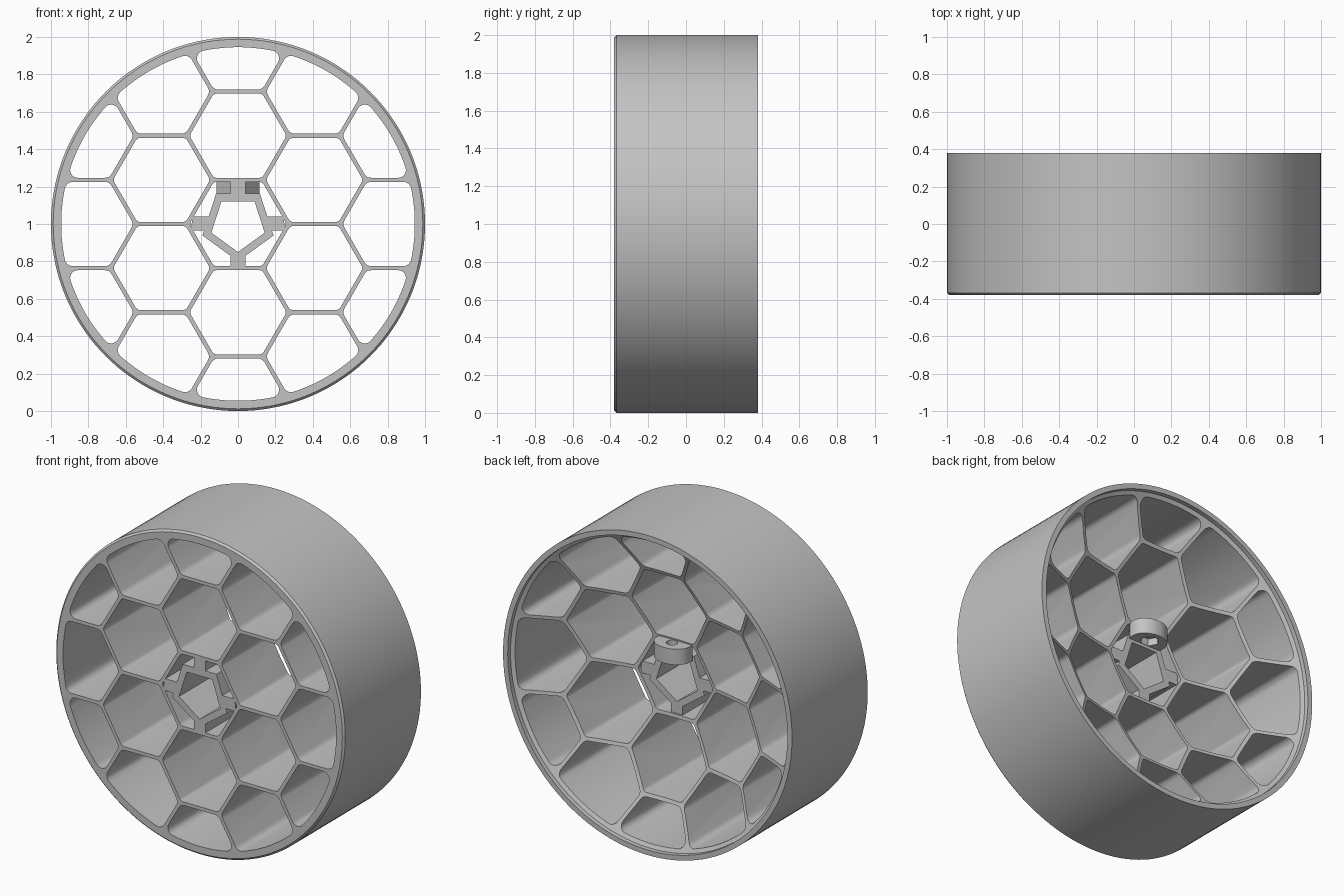
import bpy, bmesh
from math import sin, cos, pi, radians, sqrt, hypot

if "Cube" in bpy.data.objects:
    bpy.data.objects.remove(bpy.data.objects["Cube"])

HALF = 0.38        # half the wheel width
PITCH = 0.472      # honeycomb spacing
WALL = 0.011       # half wall thickness
RIM = 0.945        # inner rim radius

grey = bpy.data.materials.new("light_grey")
grey.use_nodes = True
grey.diffuse_color = (0.55, 0.55, 0.55, 1)
grey.node_tree.nodes["Principled BSDF"].inputs["Base Color"].default_value = grey.diffuse_color


def add_object(name, mesh):
    ob = bpy.data.objects.new(name, mesh)
    bpy.context.scene.collection.objects.link(ob)
    mesh.materials.clear()
    mesh.materials.append(grey)
    return ob


def baked_mesh(ob):
    deps = bpy.context.evaluated_depsgraph_get()
    deps.update()
    return bpy.data.meshes.new_from_object(ob.evaluated_get(deps))


def smooth(ob):
    bpy.ops.object.select_all(action="DESELECT")
    ob.select_set(True)
    bpy.context.view_layer.objects.active = ob
    bpy.ops.object.shade_smooth_by_angle(angle=radians(30))


def plate(name, loops, low, high, upright=False):
    """Extrude a flat outline with holes along z, or along y when upright."""
    curve = bpy.data.curves.new(name + "_outline", "CURVE")
    curve.dimensions, curve.fill_mode = "2D", "BOTH"
    curve.extrude = (high - low) / 2
    for loop in loops:
        spline = curve.splines.new("POLY")
        spline.points.add(len(loop) - 1)
        for point, (u, v) in zip(spline.points, loop):
            point.co = (u, v, 0, 1)
        spline.use_cyclic_u = True
    source = add_object(name + "_outline", curve)
    mesh = baked_mesh(source)
    bpy.data.objects.remove(source)
    bm = bmesh.new()
    bm.from_mesh(mesh)
    bmesh.ops.remove_doubles(bm, verts=bm.verts, dist=1e-5)
    mid = (low + high) / 2
    for v in bm.verts:
        x, y, z = v.co
        v.co = (x, mid - z, y) if upright else (x, y, z + mid)
    bmesh.ops.recalc_face_normals(bm, faces=bm.faces)
    bm.to_mesh(mesh)
    bm.free()
    ob = add_object(name, mesh)
    smooth(ob)
    return ob


def ngon(n, r, cx, cy, start=0.0):
    return [(cx + r * cos(start + 2 * pi * i / n), cy + r * sin(start + 2 * pi * i / n))
            for i in range(n)]


def mirrored(half):
    return half + [(-x, y) for x, y in reversed(half)]


# Honeycomb cell outlines
def clip(poly, a, dist):
    """Keep the part of a convex polygon inside one half plane."""
    out = []
    side = [x * cos(a) + y * sin(a) - dist for x, y in poly]
    for i, (p, d) in enumerate(zip(poly, side)):
        q, e = poly[(i + 1) % len(poly)], side[(i + 1) % len(poly)]
        if d <= 0:
            out.append(p)
        if d * e < 0:
            t = d / (d - e)
            out.append((p[0] + t * (q[0] - p[0]), p[1] + t * (q[1] - p[1])))
    return out


def hull(points):
    points = sorted(set((round(x, 5), round(y, 5)) for x, y in points))

    def chain(seq):
        line = []
        for p in seq:
            while len(line) > 1 and ((line[-1][0] - line[-2][0]) * (p[1] - line[-2][1])
                    - (line[-1][1] - line[-2][1]) * (p[0] - line[-2][0])) <= 1e-7:
                line.pop()
            line.append(p)
        return line[:-1]
    return chain(points) + chain(points[::-1])


def cell(cx, cz, radius):
    apothem = PITCH / 2 - WALL - radius
    poly = ngon(6, apothem * 2 / sqrt(3), cx, cz)
    for i in range(120):
        poly = clip(poly, 2 * pi * i / 120, RIM - radius)
    return hull([p for x, z in poly for p in ngon(24, radius, x, z)])


# Wheel body: revolved rim with a dished back
def dish(r):
    return 0.087 + 0.283 * r * r


profile = [(0.988, -HALF), (1, -HALF + 0.012), (1, HALF), (0.968, HALF)]
profile += [(0.968 * (1 - i / 12), dish(0.968 * (1 - i / 12))) for i in range(12)]
SEG = 144
bm = bmesh.new()
rings = [[bm.verts.new((x, y, z + 1)) for x, z in ngon(SEG, r, 0, 0)] for r, y in profile]
for a, b in zip(rings, rings[1:]):
    for i in range(SEG):
        j = (i + 1) % SEG
        bm.faces.new((a[i], a[j], b[j], b[i]))
bm.faces.new(rings[0])
bm.faces.new(rings[-1])
bmesh.ops.recalc_face_normals(bm, faces=bm.faces)
mesh = bpy.data.meshes.new("wheel_solid")
bm.to_mesh(mesh)
bm.free()
wheel = add_object("wheel_body", mesh)

# Cell cutters for the whole honeycomb
bm = bmesh.new()
for col in range(-2, 3):
    for row in range(-3, 4):
        cx = col * PITCH * sqrt(3) / 2
        cz = (row + (col % 2) / 2) * PITCH
        dist = hypot(cx, cz)
        if dist > PITCH * 2.1:
            continue
        outline = cell(cx, cz, 0.03 if dist < PITCH * 1.1 else 0.042)
        front = [bm.verts.new((x, -0.6, z + 1)) for x, z in outline]
        back = [bm.verts.new((x, 0.6, z + 1)) for x, z in outline]
        bm.faces.new(front)
        bm.faces.new(back[::-1])
        for i in range(len(outline)):
            j = (i + 1) % len(outline)
            bm.faces.new((front[j], front[i], back[i], back[j]))
bmesh.ops.recalc_face_normals(bm, faces=bm.faces)
mesh = bpy.data.meshes.new("cell_cutters")
bm.to_mesh(mesh)
bm.free()
cutter = add_object("cell_cutters", mesh)
cutter.hide_render = True
cut = wheel.modifiers.new("cells", "BOOLEAN")
cut.operation, cut.object, cut.solver = "DIFFERENCE", cutter, "EXACT"
result = baked_mesh(wheel)
wheel.modifiers.clear()
wheel.data = result
bpy.data.objects.remove(cutter)
smooth(wheel)

# Hub: pentagonal axle socket with four arms
hub_half = [(0.04, 1.235), (0.04, 1.163), (0.117, 1.163), (0.157, 1.04), (0.245, 1.04),
            (0.25, 0.965), (0.182, 0.965), (0.19, 0.938), (0.04, 0.83), (0.04, 0.765)]
plate("hub_socket", [mirrored(hub_half), ngon(5, 0.15, 0, 1, -pi / 2)], -HALF, 0.09, True)

# Screw boss behind the hub, with a nut pocket underneath
boss_half = [(0.04, 0.0), (0.115, 0.1)]
boss_half += [(0.115 * cos(t * pi / 20), 0.13 + 0.09 * sin(t * pi / 20)) for t in range(10)]
boss = mirrored(boss_half)
plate("screw_boss_top", [boss, ngon(24, 0.033, 0, 0.14)], 1.185, 1.238)
plate("screw_boss_nut_pocket", [boss, ngon(6, 0.055, 0, 0.14)], 1.14, 1.185)
